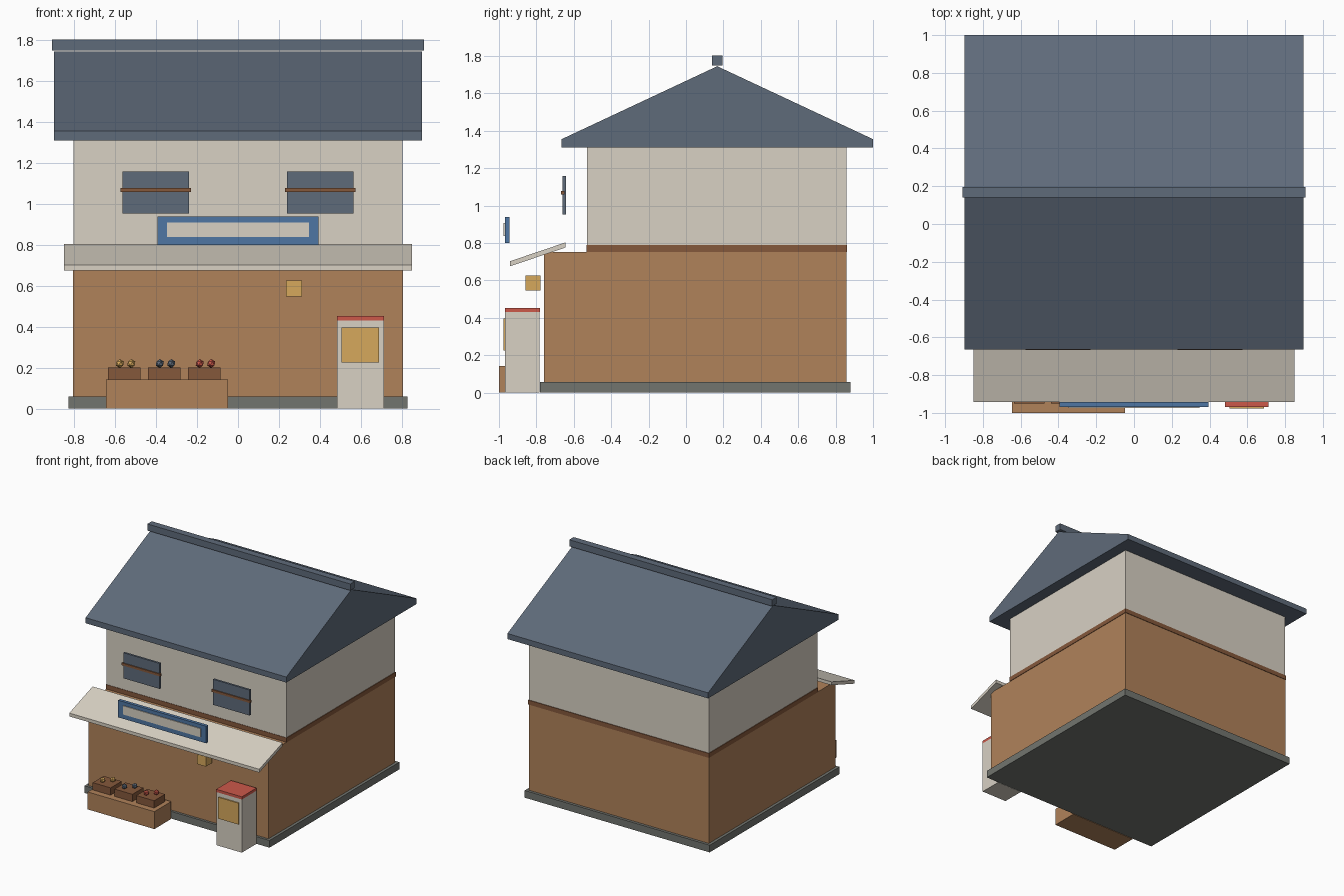
import bpy, bmesh

if "Cube" in bpy.data.objects:
    bpy.data.objects.remove(bpy.data.objects["Cube"])


def material(name, hex_code):
    """Flat material from an sRGB hex code, stored as linear values."""
    rgb = [int(hex_code[i:i + 2], 16) / 255 for i in (0, 2, 4)]
    lin = [c / 12.92 if c <= 0.04045 else ((c + 0.055) / 1.055) ** 2.4 for c in rgb]
    m = bpy.data.materials.new(name)
    m.diffuse_color = (*lin, 1)
    m.use_nodes = True
    m.node_tree.nodes["Principled BSDF"].inputs["Base Color"].default_value = m.diffuse_color
    return m


BROWN = material("warm_wood", "B0825A")
DARK = material("dark_wood", "85583B")
CREAM = material("cream_plaster", "D8D1C4")
SLATE = material("slate_blue", "5F6B7A")
STONE = material("grey_stone", "72756F")
BLUE = material("sign_blue", "4F76A3")
YELLOW = material("amber", "D6A85C")
RED = material("red", "CC584A")


def finish(bm, name, mat):
    bmesh.ops.recalc_face_normals(bm, faces=bm.faces)
    me = bpy.data.meshes.new(name)
    bm.to_mesh(me)
    bm.free()
    me.materials.append(mat)
    ob = bpy.data.objects.new(name, me)
    bpy.context.collection.objects.link(ob)
    return ob


def box(name, mat, x, y, z):
    """Box from (min, max) ranges."""
    bm = bmesh.new()
    bmesh.ops.create_cube(bm, size=1)
    for v in bm.verts:
        v.co = [r[0] + (c + 0.5) * (r[1] - r[0]) for c, r in zip(v.co, (x, y, z))]
    return finish(bm, name, mat)


def extrude_profile(name, mat, half_width, profile):
    """Extrude a (y, z) profile symmetrically along x."""
    bm = bmesh.new()
    face = bm.faces.new([bm.verts.new((-half_width, y, z)) for y, z in profile])
    new = bmesh.ops.extrude_face_region(bm, geom=[face])["geom"]
    bmesh.ops.translate(bm, vec=(2 * half_width, 0, 0),
                        verts=[g for g in new if isinstance(g, bmesh.types.BMVert)])
    return finish(bm, name, mat)


def fruit(name, mat, x, y, z, r=0.022):
    bm = bmesh.new()
    bmesh.ops.create_icosphere(bm, subdivisions=1, radius=r)
    bmesh.ops.translate(bm, vec=(x, y, z), verts=bm.verts)
    return finish(bm, name, mat)


# Building body
box("foundation", STONE, (-0.828, 0.828), (-0.78, 0.88), (0, 0.058))
box("ground_floor", BROWN, (-0.805, 0.805), (-0.76, 0.858), (0.055, 0.752))
box("floor_band", DARK, (-0.809, 0.809), (-0.533, 0.862), (0.752, 0.788))
box("upper_floor", CREAM, (-0.804, 0.804), (-0.53, 0.857), (0.785, 1.312))

# Gable roof and ridge cap
extrude_profile("roof", SLATE, 0.898,
                [(-0.665, 1.31), (1.0, 1.31), (1.0, 1.355), (0.167, 1.745), (-0.665, 1.355)])
box("ridge_cap", SLATE, (-0.908, 0.908), (0.139, 0.195), (1.75, 1.803))

# Sloping awning over the shop front
extrude_profile("awning", CREAM, 0.85,
                [(-0.942, 0.675), (-0.942, 0.702), (-0.644, 0.803), (-0.644, 0.776)])

# Upper windows with a cross bar
for side, s in (("left", -1), ("right", 1)):
    c = s * 0.402
    box(side + "_window", SLATE, (c - 0.163, c + 0.163), (-0.659, -0.642), (0.952, 1.158))
    box(side + "_window_bar", DARK, (c - 0.173, c + 0.173), (-0.667, -0.65), (1.058, 1.077))

# Blank shop sign
box("sign_board", BLUE, (-0.394, 0.394), (-0.969, -0.943), (0.8, 0.938))
box("sign_panel", CREAM, (-0.346, 0.346), (-0.975, -0.967), (0.838, 0.908))

# Hanging lantern
box("lantern", YELLOW, (0.235, 0.313), (-0.857, -0.779), (0.547, 0.626))

# Vending machine
box("machine_body", CREAM, (0.483, 0.712), (-0.967, -0.782), (0, 0.43))
box("machine_cap", RED, (0.483, 0.712), (-0.968, -0.78), (0.43, 0.452))
box("machine_display", YELLOW, (0.506, 0.688), (-0.976, -0.967), (0.224, 0.397))

# Market counter with three crates of fruit
box("counter", BROWN, (-0.645, -0.048), (-1.0, -0.785), (0, 0.141))
for i, mat in enumerate((YELLOW, SLATE, RED)):
    c = -0.555 + i * 0.195
    box(f"crate_{i + 1}", DARK, (c - 0.08, c + 0.08), (-0.95, -0.81), (0.14, 0.2))
    for j in (-1, 1):
        fruit(f"fruit_{i + 1}_{'left' if j < 0 else 'right'}", mat,
              c + 0.006 + j * 0.028, -0.88 + j * 0.025, 0.22)
